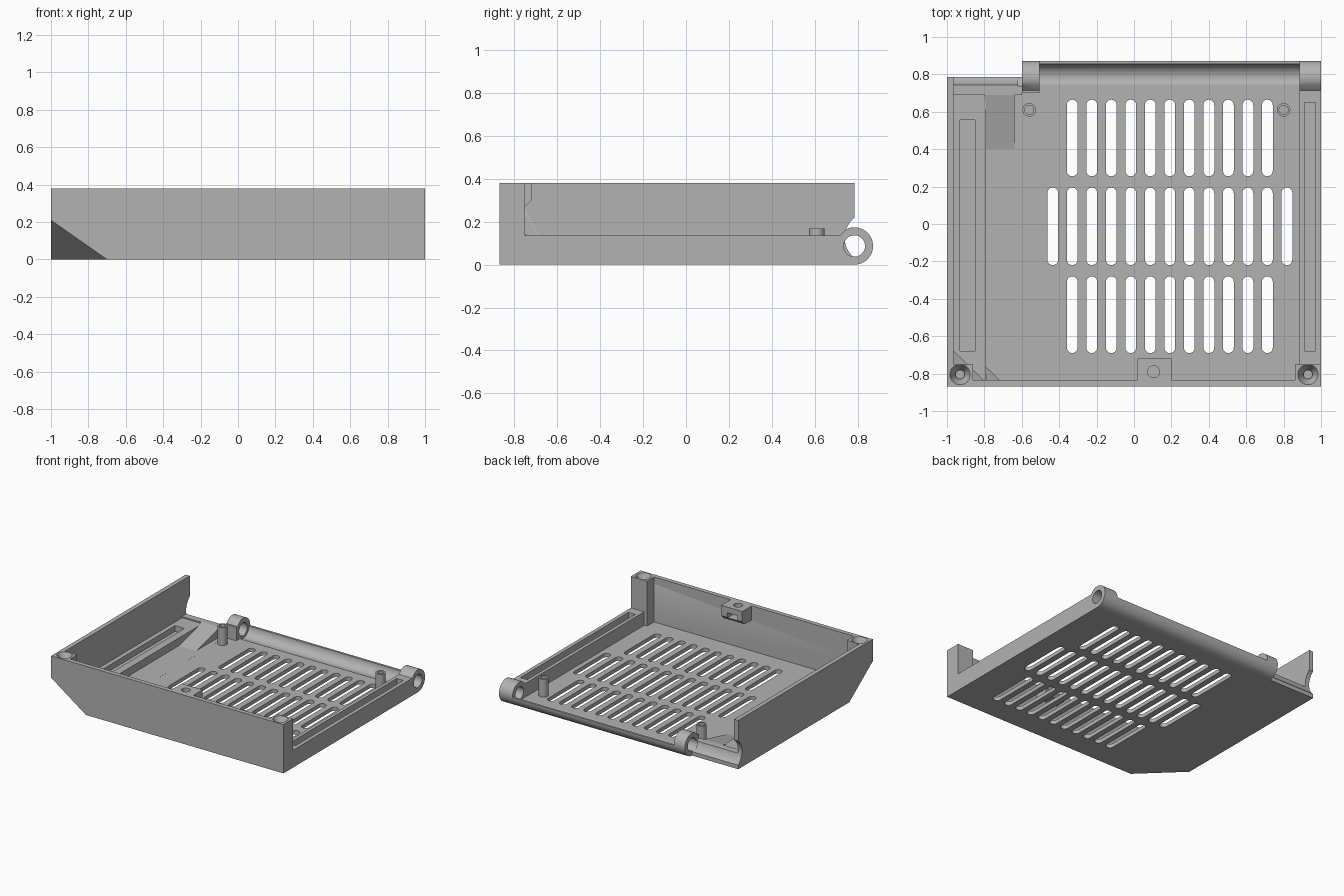
import bpy, bmesh, math
from mathutils import Vector, Matrix

cube = bpy.data.objects.get("Cube")
if cube:
    bpy.data.objects.remove(cube, do_unlink=True)

grey = bpy.data.materials.new("plain grey")
grey.use_nodes = True
GREY = (0.45, 0.45, 0.45, 1)
grey.diffuse_color = GREY
grey.node_tree.nodes["Principled BSDF"].inputs["Base Color"].default_value = GREY

FLOOR, TOP, FRONT, BACK = 0.03, 0.38, -0.87, 0.785
HINGE_Z, HINGE_R = 0.087, 0.087


def prism(bm, pts, axis, a, b):
    """Extrude a 2D outline along x (pts are y, z) or along z (pts are x, y)."""
    def place(p, d):
        return (d, p[0], p[1]) if axis == "x" else (p[0], p[1], d)
    lo = [bm.verts.new(place(p, a)) for p in pts]
    hi = [bm.verts.new(place(p, b)) for p in pts]
    faces = [bm.faces.new(lo), bm.faces.new(hi)]
    n = len(pts)
    faces += [bm.faces.new((lo[i], lo[(i + 1) % n], hi[(i + 1) % n], hi[i])) for i in range(n)]
    bmesh.ops.recalc_face_normals(bm, faces=faces)


def box(bm, x, y, z):
    prism(bm, [(x[0], y[0]), (x[1], y[0]), (x[1], y[1]), (x[0], y[1])], "z", *z)


def arc(cx, cy, r, start, end, n):
    return [(cx + r * math.cos(math.radians(start + (end - start) * i / n)),
             cy + r * math.sin(math.radians(start + (end - start) * i / n))) for i in range(n + 1)]


def circle(cx, cy, r, n=32):
    return arc(cx, cy, r, 0, 360, n)[:-1]


def tetra(bm, scale):
    """Sloped bottom corner at the front of the tall side."""
    c = Vector((-1, FRONT, 0))
    legs = [Vector((0.3, 0, 0)), Vector((0, 0.29, 0)), Vector((0, 0, 0.21))]
    vs = [bm.verts.new(c)] + [bm.verts.new(c + v * scale) for v in legs]
    bmesh.ops.convex_hull(bm, input=vs)


def make(name, bm):
    mesh = bpy.data.meshes.new(name)
    bm.to_mesh(mesh)
    bm.free()
    mesh.materials.append(grey)
    ob = bpy.data.objects.new(name, mesh)
    bpy.context.collection.objects.link(ob)
    return ob


parts = []


def part(name, build):
    bm = bmesh.new()
    build(bm)
    parts.append(make(name, bm))


# Floor with a curled hinge trough along the back
curl = (arc(BACK, HINGE_Z, HINGE_R, -90, 0, 16)
        + arc(BACK, HINGE_Z, 0.07, 0, -125, 20))
part("floor", lambda bm: prism(bm, [(FRONT, 0)] + curl + [(FRONT, FLOOR)], "x", -0.6, 1))
part("side_floor", lambda bm: box(bm, (-1, -0.6), (FRONT, BACK), (0, FLOOR)))

# Walls
part("front_wall", lambda bm: box(bm, (-1, 1), (FRONT, -0.835), (0, TOP)))
part("tall_side_wall", lambda bm: box(bm, (-1, -0.965), (FRONT, BACK), (0, TOP)))

# Grooved rails beside the floor
part("low_side_rail", lambda bm: box(bm, (0.885, 1), (FRONT, 0.72), (0, 0.135)))
part("tall_side_rail", lambda bm: box(bm, (-0.98, -0.79), (FRONT, 0.7), (0, 0.09)))

# Raised back corner and the ramp leading up to it
part("back_corner_block", lambda bm: box(bm, (-0.98, -0.6), (0.69, BACK), (0, 0.1)))
part("corner_ramp", lambda bm: prism(bm, [(0.4, 0), (0.4, FLOOR), (0.69, 0.1), (0.69, 0)],
                                     "x", -0.8, -0.64))

# Hinge knuckles
knuckle = ([(0.70, 0)] + arc(BACK, HINGE_Z, HINGE_R, -90, 115, 32)
           + [(0.715, 0.135), (0.70, 0.135)])
for name, a, b in (("left_knuckle", 0.885, 1), ("right_knuckle", -0.6, -0.505)):
    part(name, lambda bm: prism(bm, knuckle, "x", a, b))

# Corner screw bosses, filled corner and screw posts
for side, x in (("left", 0.93), ("right", -0.93)):
    s = 1 if x > 0 else -1
    part(side + "_corner_boss",
         lambda bm: box(bm, sorted((s, s * 0.86)), (FRONT, -0.75), (0, TOP)))
part("corner_filler", lambda bm: tetra(bm, 1.2))
POSTS = [(-0.56, 0.61), (0.8, 0.61)]
for i, (x, y) in enumerate(POSTS):
    part("screw_post_%d" % (i + 1), lambda bm: prism(bm, circle(x, y, 0.036), "z", 0, 0.168))

# Screw tab on the front wall
tab = [(-0.85, 0.27), (-0.75, 0.27), (-0.72, 0.3), (-0.72, TOP), (-0.85, TOP)]
part("front_tab", lambda bm: prism(bm, tab, "x", 0.02, 0.2))

# One cutter for vents, grooves, holes and the sloped corner
cut = bmesh.new()
SLOT_R = 0.029
for y0, y1, first, count in ((-0.69, -0.28, 0, 11), (-0.22, 0.195, -1, 13), (0.255, 0.665, 0, 11)):
    for i in range(first, first + count):
        x = -0.33 + 0.1043 * i
        outline = (arc(x, y1 - SLOT_R, SLOT_R, 0, 180, 10)
                   + arc(x, y0 + SLOT_R, SLOT_R, 180, 360, 10))
        prism(cut, outline, "z", -0.1, 0.12)
box(cut, (0.912, 0.97), (-0.68, 0.65), (0.05, 0.3))
box(cut, (-0.93, -0.85), (-0.68, 0.555), (0.045, 0.3))
for x in (-0.93, 0.93):
    bmesh.ops.create_cone(cut, cap_ends=True, segments=32, radius1=0.025, radius2=0.055,
                          depth=0.06, matrix=Matrix.Translation((x, -0.805, TOP - 0.029)))
    prism(cut, circle(x, -0.805, 0.022), "z", 0.25, TOP - 0.05)
for x, y in POSTS:
    prism(cut, circle(x, y, 0.024), "z", 0.05, 0.2)
prism(cut, circle(0.105, -0.79, 0.032), "z", 0.32, 0.5)
box(cut, (0.06, 0.15), (-0.825, -0.7), (0.295, 0.335))
prism(cut, circle(BACK, HINGE_Z, 0.05), "x", -0.62, 1.1)
prism(cut, circle(0.86, 0.125, 0.12, 64), "x", -1.1, -0.6)
corner = Vector((-1, FRONT, 0))
dirs = [Vector((0.3, 0, 0)), Vector((0, 0.29, 0)), Vector((0, 0, 0.21))]
# The cutting wedge extends past the outer faces, staying on the same slope
far = corner - (dirs[0] + dirs[1] + dirs[2]) * 0.5
bmesh.ops.convex_hull(cut, input=[cut.verts.new(far)]
                      + [cut.verts.new(far + d * 2.5) for d in dirs])
cutter = make("cutter", cut)
cutter.hide_render = True

for ob in parts:
    mod = ob.modifiers.new("cuts", "BOOLEAN")
    mod.operation, mod.solver, mod.object, mod.use_self = "DIFFERENCE", "EXACT", cutter, True
deps = bpy.context.evaluated_depsgraph_get()
finished = [bpy.data.meshes.new_from_object(ob.evaluated_get(deps)) for ob in parts]
for ob, mesh in zip(parts, finished):
    ob.modifiers.clear()
    ob.data = mesh
bpy.data.objects.remove(cutter, do_unlink=True)

# Smooth rounded surfaces, keep edges crisp
bpy.ops.object.select_all(action="DESELECT")
for ob in parts:
    ob.select_set(True)
bpy.context.view_layer.objects.active = parts[0]
bpy.ops.object.shade_smooth_by_angle(angle=math.radians(30))
